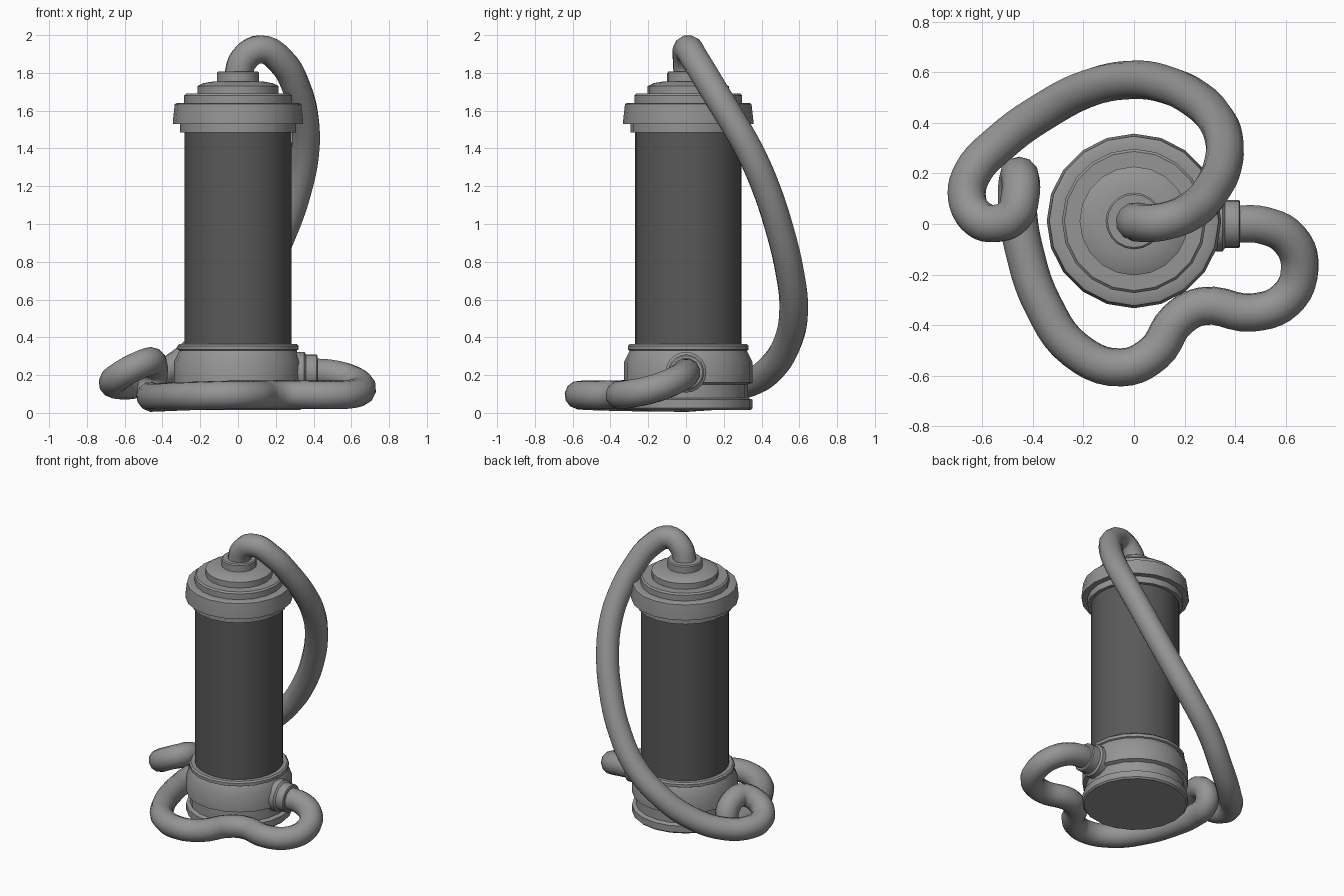
import bpy
import math
from mathutils import Matrix, Vector

if "Cube" in bpy.data.objects:
    bpy.data.objects.remove(bpy.data.objects["Cube"], do_unlink=True)


def make_material(name, value):
    mat = bpy.data.materials.new(name)
    mat.use_nodes = True
    colour = (value, value, value, 1)
    mat.diffuse_color = colour
    mat.node_tree.nodes["Principled BSDF"].inputs["Base Color"].default_value = colour
    return mat


GREY = make_material("mid grey", 0.30)
DARK = make_material("dark grey", 0.10)


def finish(obj, mat):
    obj.data.materials.clear()
    obj.data.materials.append(mat)
    bpy.ops.object.select_all(action="DESELECT")
    obj.select_set(True)
    bpy.context.view_layer.objects.active = obj
    bpy.ops.object.shade_smooth_by_angle(angle=math.radians(32))


def lathe(name, profile, mat, sides=20, matrix=Matrix()):
    """Closed solid of revolution from (radius, height) pairs, bottom to top."""
    verts, faces = [], []
    for radius, height in profile:
        for i in range(sides):
            a = math.tau * i / sides
            verts.append(matrix @ Vector((radius * math.cos(a), radius * math.sin(a), height)))
    for r in range(len(profile) - 1):
        for i in range(sides):
            j = (i + 1) % sides
            faces.append((r * sides + i, r * sides + j, (r + 1) * sides + j, (r + 1) * sides + i))
    faces.append(tuple(reversed(range(sides))))
    faces.append(tuple(range(len(verts) - sides, len(verts))))
    mesh = bpy.data.meshes.new(name)
    mesh.from_pydata(verts, [], faces)
    obj = bpy.data.objects.new(name, mesh)
    bpy.context.collection.objects.link(obj)
    finish(obj, mat)
    return obj


def hose(name, points, radius, mat):
    curve = bpy.data.curves.new(name, "CURVE")
    curve.dimensions = "3D"
    curve.bevel_depth = radius
    curve.bevel_resolution = 4
    curve.resolution_u = 5
    curve.use_fill_caps = True
    spline = curve.splines.new("BEZIER")
    spline.bezier_points.add(len(points) - 1)
    for bp, co in zip(spline.bezier_points, points):
        bp.co = co
        bp.handle_left_type = bp.handle_right_type = "AUTO"
    obj = bpy.data.objects.new(name, curve)
    bpy.context.collection.objects.link(obj)
    bpy.ops.object.select_all(action="DESELECT")
    obj.select_set(True)
    bpy.context.view_layer.objects.active = obj
    bpy.ops.object.convert(target="MESH")
    obj = bpy.context.view_layer.objects.active
    finish(obj, mat)


# Canister: stepped base, dark tube and stepped cap
axis = Matrix.Translation((0, 0.012, 0))
lathe("base", [(0.33, 0.015), (0.34, 0.025), (0.34, 0.07), (0.315, 0.08), (0.315, 0.15),
               (0.34, 0.16), (0.34, 0.27), (0.31, 0.33), (0.32, 0.335), (0.32, 0.355),
               (0.31, 0.365)], GREY, matrix=axis)
lathe("tube", [(0.283, 0.35), (0.283, 1.50)], DARK, sides=28, matrix=axis)
lathe("cap", [(0.307, 1.485), (0.307, 1.53), (0.345, 1.53), (0.345, 1.545), (0.335, 1.635),
              (0.325, 1.64), (0.285, 1.64), (0.285, 1.68), (0.275, 1.69), (0.215, 1.69),
              (0.215, 1.73), (0.185, 1.745), (0.13, 1.755)], GREY, matrix=axis)
lathe("cap_neck", [(0.112, 1.74), (0.112, 1.80), (0.105, 1.807), (0.08, 1.807)], GREY, matrix=axis)

# Side fitting where the hose enters the base
side = Matrix.Translation((0, 0, 0.215)) @ Matrix.Rotation(math.pi / 2, 4, "Y")
lathe("side_fitting", [(0.108, 0.28), (0.108, 0.35), (0.095, 0.36), (0.095, 0.415),
                       (0.088, 0.42)], GREY, matrix=side)

# One long hose, from the cap down behind, through a curl and round the front
hose("hose", [
    (0, 0.01, 1.78), (0.03, 0.005, 1.87), (0.12, 0.01, 1.925), (0.23, 0.055, 1.86),
    (0.31, 0.14, 1.72), (0.355, 0.25, 1.54), (0.355, 0.34, 1.38), (0.32, 0.42, 1.2),
    (0.25, 0.49, 0.99), (0.13, 0.55, 0.74), (0, 0.57, 0.55), (-0.17, 0.54, 0.38),
    (-0.35, 0.45, 0.235), (-0.53, 0.32, 0.155), (-0.64, 0.2, 0.15), (-0.66, 0.1, 0.165),
    (-0.62, 0.025, 0.2), (-0.55, 0.002, 0.24), (-0.475, 0.035, 0.27), (-0.45, 0.11, 0.26),
    (-0.45, 0.185, 0.19), (-0.46, 0.17, 0.11), (-0.46, 0.06, 0.085), (-0.435, -0.1, 0.082),
    (-0.36, -0.32, 0.085), (-0.23, -0.5, 0.09), (-0.05, -0.567, 0.095), (0.08, -0.51, 0.095),
    (0.17, -0.38, 0.097), (0.27, -0.325, 0.098), (0.47, -0.35, 0.095), (0.6, -0.3, 0.1),
    (0.655, -0.18, 0.125), (0.615, -0.06, 0.17), (0.51, -0.005, 0.205), (0.4, 0, 0.215),
], 0.076, GREY)
